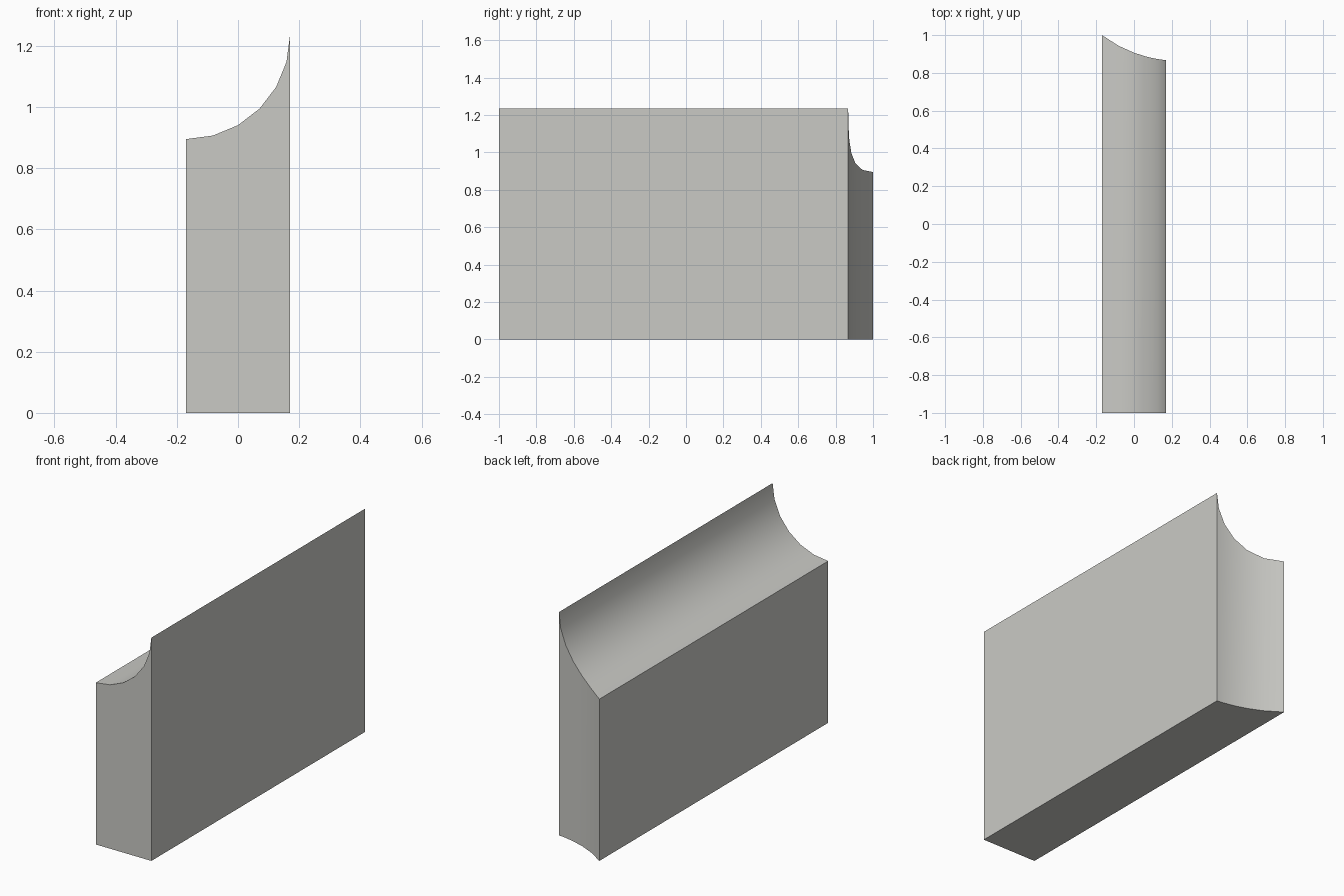
import bpy, bmesh, math

if "Cube" in bpy.data.objects:
    bpy.data.objects.remove(bpy.data.objects["Cube"])

HALF_W, TOP, RADIUS = 0.17, 1.235, 0.34   # half width, full height, top cove radius
STEPS = 6


def back_y(x):
    """Shallow concave curve of the back end."""
    return 1.534 - math.sqrt(0.67 ** 2 - (x - 0.235) ** 2)


stone = bpy.data.materials.new("warm_grey")
stone.diffuse_color = (0.59, 0.59, 0.56, 1)
stone.use_nodes = True
stone.node_tree.nodes["Principled BSDF"].inputs["Base Color"].default_value = stone.diffuse_color

# Block: one ring of four corners for each step across the cove
bm = bmesh.new()
rings = []
for i in range(STEPS + 1):
    a = math.radians(90 * i / STEPS)
    x = -HALF_W + RADIUS * math.sin(a)
    z = TOP - RADIUS * math.cos(a)
    y = back_y(x)
    rings.append([bm.verts.new(p) for p in
                  ((x, -1, 0), (x, y, 0), (x, y, z), (x, -1, z))])

# Bottom, back and cove strips
for r, s in zip(rings, rings[1:]):
    for k in range(3):
        bm.faces.new((r[k], r[k + 1], s[k + 1], s[k]))

# Flat sides, and the front as a single face
bm.faces.new(rings[0])
bm.faces.new(rings[-1])
bm.faces.new([r[0] for r in rings] + [r[3] for r in reversed(rings)])
bmesh.ops.recalc_face_normals(bm, faces=bm.faces)

mesh = bpy.data.meshes.new("coved_block")
bm.to_mesh(mesh)
bm.free()
mesh.materials.append(stone)
block = bpy.data.objects.new("coved_block", mesh)
bpy.context.collection.objects.link(block)

# Smooth curves, crisp edges
bpy.context.view_layer.objects.active = block
block.select_set(True)
bpy.ops.object.shade_smooth_by_angle(angle=math.radians(30))
